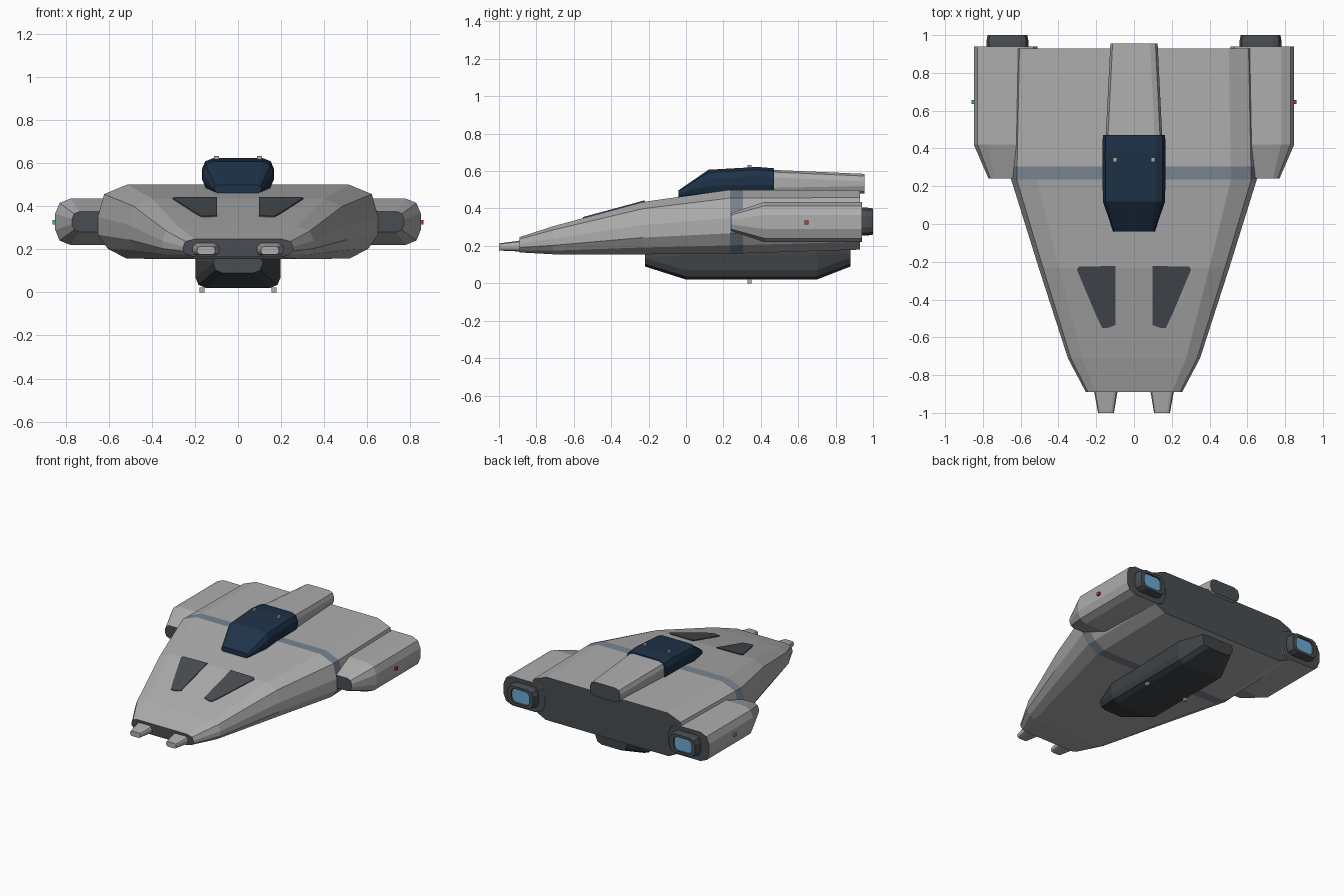
import bpy, bmesh
from math import sin, cos, pi

if "Cube" in bpy.data.objects:
    bpy.data.objects.remove(bpy.data.objects["Cube"])


def mat(name, r, g, b):
    m = bpy.data.materials.new(name)
    m.diffuse_color = (r, g, b, 1)
    m.use_nodes = True
    m.node_tree.nodes["Principled BSDF"].inputs["Base Color"].default_value = m.diffuse_color
    return m


HULL = mat("hull_grey", 0.42, 0.42, 0.42)
DARK = mat("dark_grey", 0.065, 0.075, 0.085)
BELLY = mat("belly_grey", 0.05, 0.055, 0.06)
BAND = mat("band_blue_grey", 0.19, 0.23, 0.28)
NAVY = mat("canopy_navy", 0.013, 0.032, 0.065)
GLOW = mat("engine_glow", 0.15, 0.40, 0.65)
RED = mat("red_light", 0.6, 0.03, 0.03)
GREEN = mat("green_light", 0.04, 0.5, 0.2)


def finish(bm, name, mats):
    bmesh.ops.recalc_face_normals(bm, faces=bm.faces[:])
    me = bpy.data.meshes.new(name)
    bm.to_mesh(me)
    bm.free()
    for m in mats:
        me.materials.append(m)
    ob = bpy.data.objects.new(name, me)
    bpy.context.collection.objects.link(ob)
    return ob


def loft(name, sections, mats, front=0, back=0, strips={}):
    """Skin (y, [(x, z)...]) sections; material indices for caps and strips."""
    bm = bmesh.new()
    rings = [[bm.verts.new((x, y, z)) for x, z in pts] for y, pts in sections]
    for k in range(len(rings) - 1):
        a, b = rings[k], rings[k + 1]
        for i in range(len(a)):
            j = (i + 1) % len(a)
            bm.faces.new((a[i], a[j], b[j], b[i])).material_index = strips.get(k, 0)
    bm.faces.new(rings[0]).material_index = front
    bm.faces.new(rings[-1]).material_index = back
    return finish(bm, name, mats)


def rounded(cx, hw, z0, z1, r):
    """Rectangle with two-step chamfered corners (12 points)."""
    r = min(r, hw * 0.95, (z1 - z0) * 0.48)
    pts = []
    for q, (sx, z, sz) in enumerate(((1, z1, -1), (-1, z1, -1), (-1, z0, 1), (1, z0, 1))):
        for k in range(3):
            a = q * pi / 2 + k * pi / 4
            pts.append((cx + sx * (hw - r) + r * cos(a), z + sz * r + r * sin(a)))
    return pts


def hull_section(w, z0, z1):
    h = z1 - z0
    half = [(0.80, 0), (0.93, 0.13), (1, 0.32), (1, 0.56), (0.955, 0.87), (0.79, 1)]
    right = [(w * u, z0 + h * v) for u, v in half]
    return right + [(-x, z) for x, z in reversed(right)]


# Main wedge hull with painted band, dark nose and stern
stations = [(-0.89, 0.255, 0.165, 0.247), (-0.71, 0.35, 0.155, 0.305),
            (-0.23, 0.505, 0.155, 0.435), (0.235, 0.65, 0.158, 0.50),
            (0.305, 0.648, 0.16, 0.50), (0.93, 0.635, 0.18, 0.50)]
loft("hull", [(y, hull_section(w, a, b)) for y, w, a, b in stations],
     [HULL, DARK, BAND], 1, 1, {3: 2})

# Canopy
loft("canopy", [(y, rounded(0, w, a, b, 0.05)) for y, w, a, b in
                ((-0.04, 0.11, 0.46, 0.497), (0.12, 0.165, 0.47, 0.607),
                 (0.38, 0.167, 0.475, 0.622), (0.47, 0.165, 0.475, 0.615))], [NAVY])

# Dorsal spine behind canopy
loft("dorsal_spine", [(0.45, rounded(0, 0.15, 0.47, 0.607, 0.04)),
                      (0.955, rounded(0, 0.125, 0.48, 0.585, 0.04))], [HULL, DARK], 0, 1)

# Belly pod
loft("belly_pod", [(y, rounded(0, w, a, b, 0.05)) for y, w, a, b in
                   ((-0.22, 0.115, 0.09, 0.18), (0.0, 0.198, 0.02, 0.20),
                    (0.70, 0.198, 0.02, 0.21), (0.88, 0.13, 0.09, 0.21))], [BELLY, DARK], 1, 0)

for s, side in ((-1, "left"), (1, "right")):
    # Nose prongs
    loft(side + "_nose_prong", [(-0.84, rounded(s * 0.15, 0.07, 0.168, 0.235, 0.025)),
                                (-1.0, rounded(s * 0.148, 0.042, 0.175, 0.213, 0.015))], [HULL])

    # Engine pods
    cx = s * 0.68
    loft(side + "_engine_pod", [(0.24, rounded(cx, 0.09, 0.28, 0.375, 0.035)),
                                (0.42, rounded(cx, 0.168, 0.22, 0.435, 0.07)),
                                (0.94, rounded(cx, 0.168, 0.22, 0.435, 0.07))],
         [HULL, DARK], 1, 1)

    # Nozzles with recessed glowing face
    nx = s * 0.67
    outer = rounded(nx, 0.112, 0.255, 0.405, 0.045)
    lip = rounded(nx, 0.105, 0.26, 0.40, 0.042)
    inner = rounded(nx, 0.075, 0.278, 0.382, 0.03)
    loft(side + "_nozzle", [(0.92, outer), (0.965, outer), (1.0, lip), (1.0, inner),
                            (0.985, inner)], [DARK, GLOW], 0, 1)

    # Dark panels lying on the sloped upper hull
    bm = bmesh.new()
    outline = [(0.097, -0.222), (0.29, -0.226), (0.303, -0.24), (0.20, -0.485),
               (0.168, -0.55), (0.14, -0.55), (0.097, -0.535)]
    f = bm.faces.new([bm.verts.new((s * x, y, 0.433 + (y + 0.23) * 0.271)) for x, y in outline])
    ext = bmesh.ops.extrude_face_region(bm, geom=[f])
    for v in ext["geom"]:
        if isinstance(v, bmesh.types.BMVert):
            v.co.z += 0.008
    finish(bm, side + "_hull_panel", [DARK])

    # Small marker lights: wing tip, dorsal, ventral
    for name, loc, m in (("nav_light", (s * 0.85, 0.645, 0.325), RED if s > 0 else GREEN),
                         ("dorsal_light", (s * 0.1, 0.34, 0.622), HULL),
                         ("ventral_light", (s * 0.167, 0.34, 0.011), HULL)):
        bm = bmesh.new()
        bmesh.ops.create_cube(bm, size=0.022)
        bmesh.ops.translate(bm, verts=bm.verts, vec=loc)
        finish(bm, side + "_" + name, [m])
